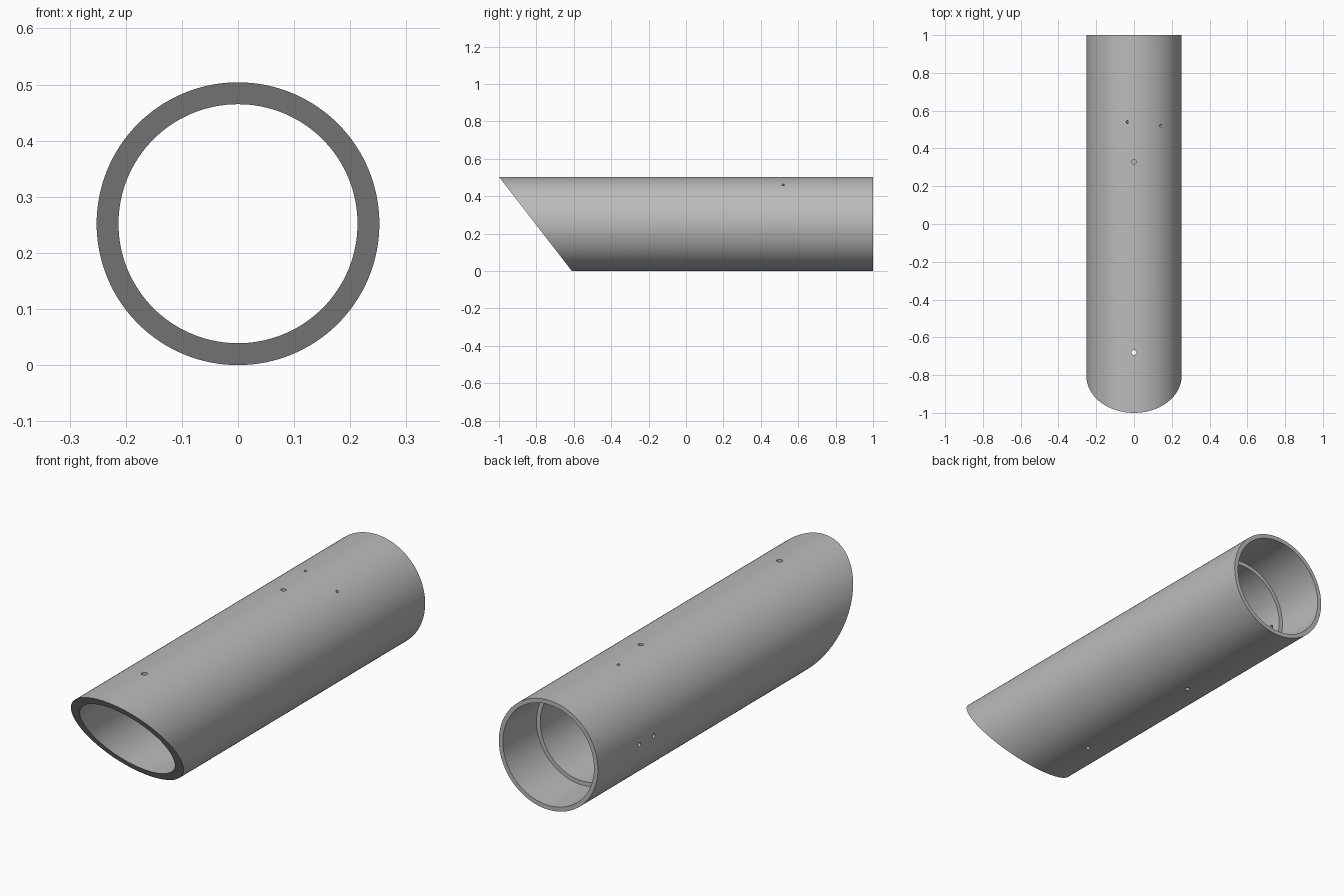
import bpy, bmesh
from math import sin, cos, pi, radians, asin
from mathutils import Matrix, Vector

if "Cube" in bpy.data.objects:
    bpy.data.objects.remove(bpy.data.objects["Cube"])

R_OUT, R_SOCKET, R_BORE = 0.252, 0.232, 0.213
SEGMENTS = 128
STEP_Y = 0.755

metal = bpy.data.materials.new("grey metal")
metal.use_nodes = True
grey = (0.5, 0.5, 0.5, 1)
metal.diffuse_color = grey
metal.node_tree.nodes["Principled BSDF"].inputs["Base Color"].default_value = grey


def make_object(name, bm):
    bmesh.ops.recalc_face_normals(bm, faces=bm.faces)
    mesh = bpy.data.meshes.new(name)
    bm.to_mesh(mesh)
    bm.free()
    mesh.materials.append(metal)
    obj = bpy.data.objects.new(name, mesh)
    bpy.context.collection.objects.link(obj)
    return obj


def slant_y(z):
    """Depth of the mitred front plane at height z."""
    return -1 + 0.39 * (1 - z / (2 * R_OUT))


# Tube: closed wall profile swept round the y axis, None marks the mitred end
profile = [(R_OUT, None), (R_OUT, 1), (R_SOCKET, 1),
           (R_SOCKET, STEP_Y), (R_BORE, STEP_Y), (R_BORE, None)]
bm = bmesh.new()
rings = []
for r, y in profile:
    ring = []
    for i in range(SEGMENTS):
        a = 2 * pi * i / SEGMENTS
        z = R_OUT + r * sin(a)
        ring.append(bm.verts.new((r * cos(a), slant_y(z) if y is None else y, z)))
    rings.append(ring)
for k, ring in enumerate(rings):
    following = rings[(k + 1) % len(rings)]
    for i in range(SEGMENTS):
        j = (i + 1) % SEGMENTS
        bm.faces.new((ring[i], ring[j], following[j], following[i]))
tube = make_object("mitred_tube", bm)

# Drilled holes: angle round the tube (0 = +x, 90 = top), y, radius
holes = [(90, -0.68, 0.013), (90, 0.33, 0.012),
         (98, 0.54, 0.007), (56, 0.52, 0.007),
         (180, 0.595, 0.01), (180, 0.70, 0.01),
         (270, -0.32, 0.01), (270, 0.37, 0.01)]
bm = bmesh.new()
for angle, y, radius in holes:
    a = radians(angle)
    direction = Vector((cos(a), 0, sin(a)))
    centre = Vector((0, y, R_OUT)) + direction * 0.235
    turn = direction.to_track_quat('Z', 'Y').to_matrix().to_4x4()
    bmesh.ops.create_cone(bm, cap_ends=True, segments=20, radius1=radius,
                          radius2=radius, depth=0.12,
                          matrix=Matrix.Translation(centre) @ turn)
drill = make_object("hole_cutter", bm)
drill.hide_render = True

cut = tube.modifiers.new("drilled holes", 'BOOLEAN')
cut.operation = 'DIFFERENCE'
cut.solver = 'EXACT'
cut.object = drill
bpy.ops.object.select_all(action='DESELECT')
tube.select_set(True)
bpy.context.view_layer.objects.active = tube
bpy.ops.object.modifier_apply(modifier=cut.name)
bpy.data.objects.remove(drill)

bpy.ops.object.shade_smooth_by_angle(angle=radians(30))
